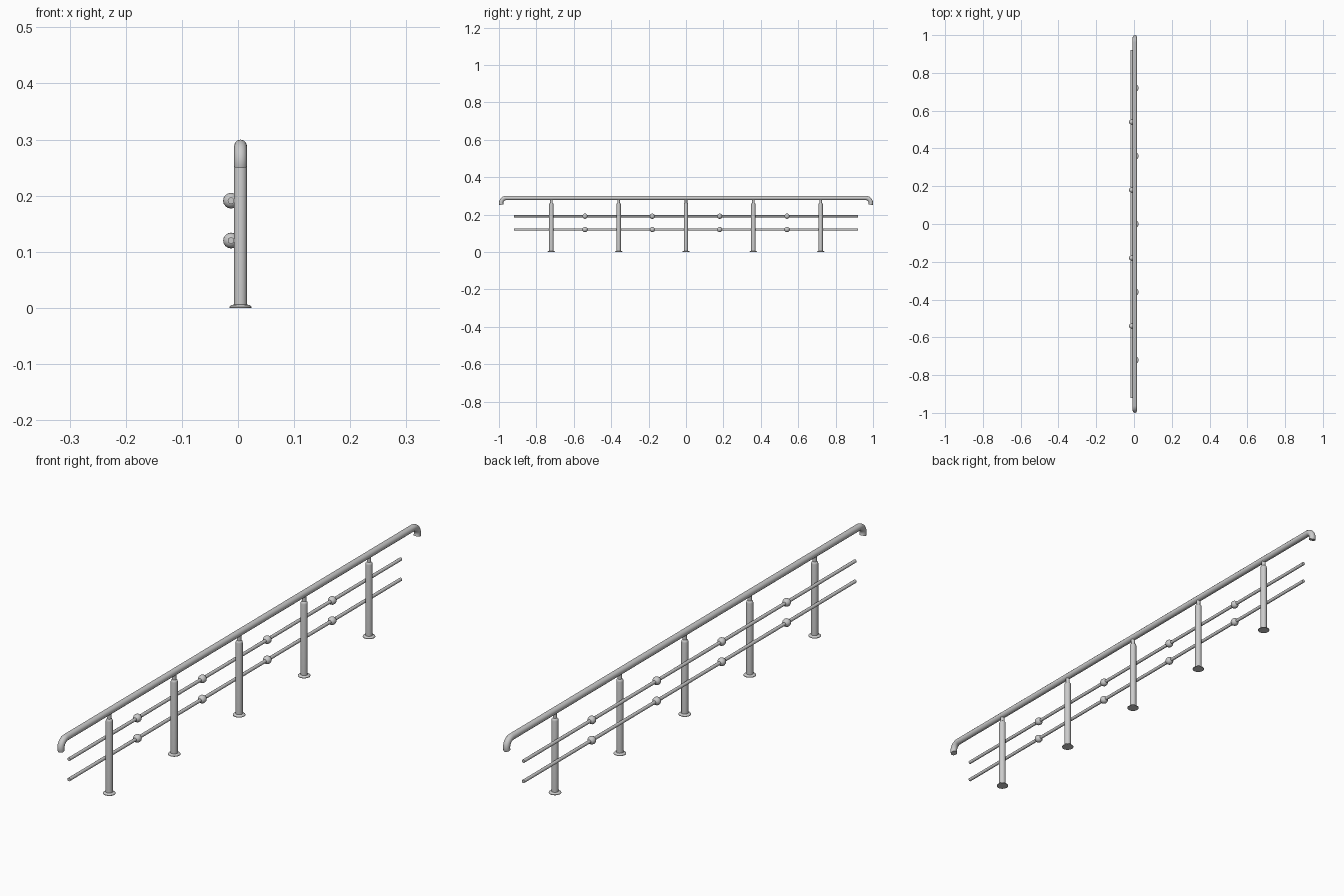
import bpy, math

if "Cube" in bpy.data.objects:
    bpy.data.objects.remove(bpy.data.objects["Cube"])

POST_X, ROD_X = 0.0045, -0.0125
RAIL_R, ROD_R = 0.0115, 0.0058


def lathe(name, profile, loc, sides=24, rot=(0, 0, 0)):
    """Revolve an (r, z) profile around z, with capped ends."""
    verts, faces, n = [], [], sides
    for r, z in profile:
        for i in range(n):
            a = 2 * math.pi * i / n
            verts.append((r * math.cos(a), r * math.sin(a), z))
    for k in range(len(profile) - 1):
        for i in range(n):
            j = (i + 1) % n
            faces.append((k * n + i, k * n + j, (k + 1) * n + j, (k + 1) * n + i))
    faces.append(tuple(reversed(range(n))))
    faces.append(tuple(range((len(profile) - 1) * n, len(profile) * n)))
    mesh = bpy.data.meshes.new(name)
    mesh.from_pydata(verts, [], faces)
    ob = bpy.data.objects.new(name, mesh)
    bpy.context.collection.objects.link(ob)
    ob.location, ob.rotation_euler = loc, rot
    smooth(ob)
    return ob


def smooth(ob):
    bpy.ops.object.select_all(action='DESELECT')
    bpy.context.view_layer.objects.active = ob
    ob.select_set(True)
    bpy.ops.object.shade_smooth_by_angle(angle=math.radians(35))


# Handrail: straight tube with both ends hooked down and slightly inward
bend, top = 0.027, 0.30 - RAIL_R
cy, cz = 1 - RAIL_R - bend, top - bend
hook = [(cy + bend * math.sin(math.radians(a)), cz + bend * math.cos(math.radians(a)))
        for a in range(0, 111, 10)]
path = [(-y, z) for y, z in reversed(hook)] + hook
curve = bpy.data.curves.new("handrail", 'CURVE')
curve.dimensions = '3D'
curve.bevel_depth = RAIL_R
curve.bevel_resolution = 4
curve.use_fill_caps = True
spline = curve.splines.new('POLY')
spline.points.add(len(path) - 1)
for p, (y, z) in zip(spline.points, path):
    p.co = (POST_X, y, z, 1)
rail = bpy.data.objects.new("handrail", curve)
bpy.context.collection.objects.link(rail)
bpy.context.view_layer.objects.active = rail
rail.select_set(True)
bpy.ops.object.convert(target='MESH')
smooth(bpy.context.object)

# Posts with rounded shoulders and thin necks, each on a floor flange
post_profile = [(0.0115, 0.0), (0.0115, 0.255), (0.0107, 0.259),
                (0.0085, 0.262), (0.007, 0.263), (0.007, 0.284)]
flange_profile = [(0.02, 0.0), (0.02, 0.002), (0.0165, 0.005), (0.0115, 0.006)]
for i in range(5):
    y = (i - 2) * 0.36
    lathe(f"post_{i + 1}", post_profile, (POST_X, y, 0))
    lathe(f"post_flange_{i + 1}", flange_profile, (POST_X, y, 0))

# Lower rods running alongside the posts, with balls midway between posts
for level, z in (("lower", 0.12), ("upper", 0.191)):
    lathe(f"{level}_rod", [(ROD_R, -0.92), (ROD_R, 0.92)], (ROD_X, 0, z),
          sides=16, rot=(math.pi / 2, 0, 0))
    for i in range(4):
        bpy.ops.mesh.primitive_uv_sphere_add(
            segments=16, ring_count=10, radius=0.014,
            location=(ROD_X, (i - 1.5) * 0.36, z), rotation=(math.pi / 2, 0, 0))
        ball = bpy.context.object
        ball.name = f"{level}_ball_{i + 1}"
        smooth(ball)
